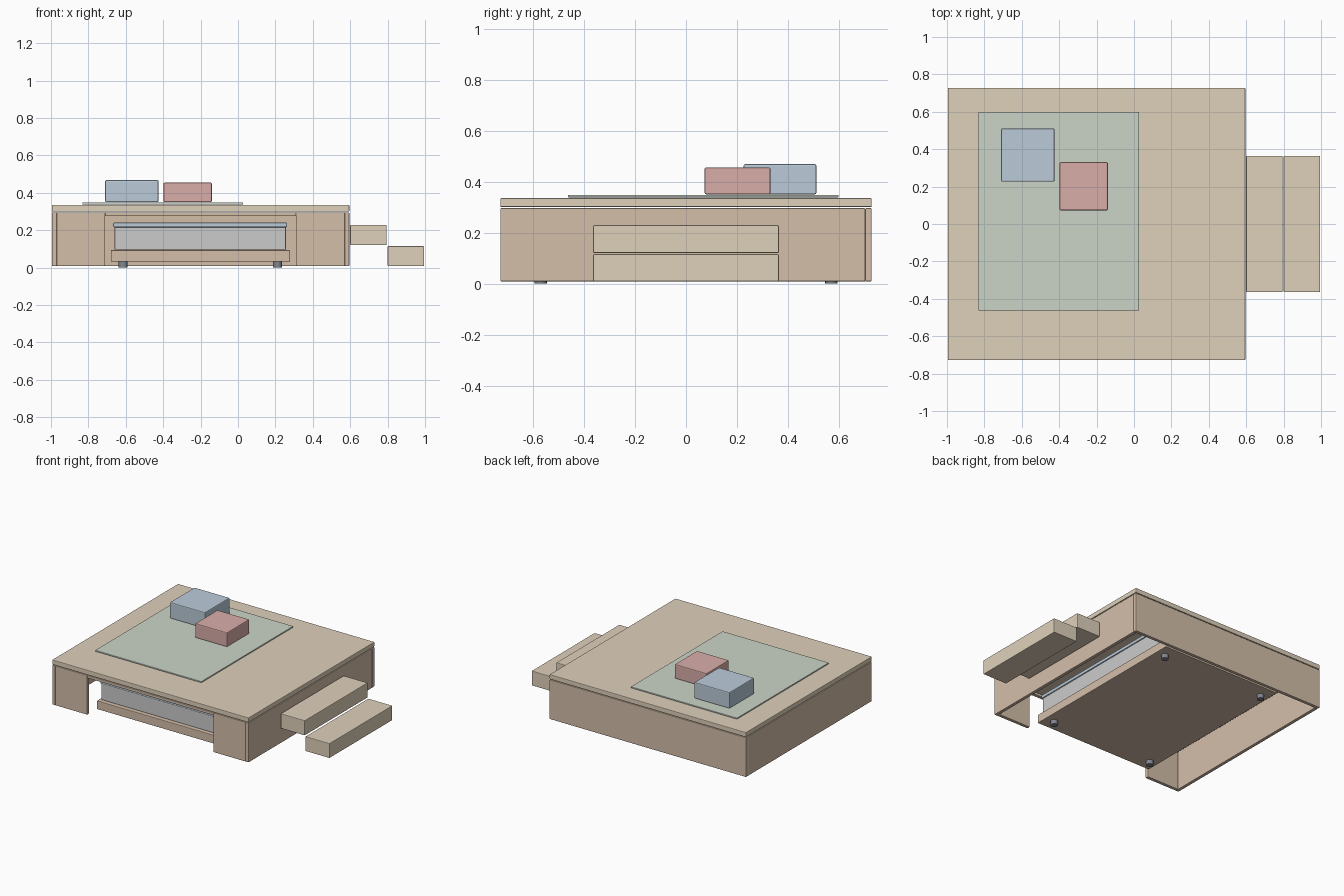
import bpy, bmesh
from mathutils import Vector

if "Cube" in bpy.data.objects:
    bpy.data.objects.remove(bpy.data.objects["Cube"])


def material(name, r, g, b):
    m = bpy.data.materials.new(name)
    m.diffuse_color = (r, g, b, 1)
    m.use_nodes = True
    m.node_tree.nodes["Principled BSDF"].inputs["Base Color"].default_value = m.diffuse_color
    return m


LIGHT_WOOD = material("light_wood", 0.74, 0.64, 0.50)
WOOD = material("wood", 0.66, 0.52, 0.40)
GREEN = material("rug_green", 0.60, 0.66, 0.58)
BLUE = material("soft_blue", 0.50, 0.60, 0.70)
RED = material("soft_red", 0.70, 0.42, 0.40)
WHITE = material("mattress_white", 0.86, 0.86, 0.84)
DARK = material("caster_dark", 0.22, 0.24, 0.28)


def finish(bm, name, mat):
    mesh = bpy.data.meshes.new(name)
    bm.to_mesh(mesh)
    bm.free()
    obj = bpy.data.objects.new(name, mesh)
    bpy.context.collection.objects.link(obj)
    mesh.materials.append(mat)
    return obj


def box(name, x, y, z, mat, bevel=0.004):
    """Box from (min, max) ranges on each axis, with softened edges."""
    bm = bmesh.new()
    bmesh.ops.create_cube(bm, size=1)
    size = Vector([r[1] - r[0] for r in (x, y, z)])
    centre = Vector([(r[0] + r[1]) / 2 for r in (x, y, z)])
    bmesh.ops.scale(bm, vec=size, verts=bm.verts)
    bmesh.ops.translate(bm, vec=centre, verts=bm.verts)
    obj = finish(bm, name, mat)
    mod = obj.modifiers.new("soft_edges", 'BEVEL')
    mod.width = bevel
    mod.segments = 2
    return obj


def caster(name, x, y):
    bm = bmesh.new()
    bmesh.ops.create_cone(bm, cap_ends=True, segments=16, radius1=0.024,
                          radius2=0.024, depth=0.032)
    bmesh.ops.translate(bm, vec=(x, y, 0.016), verts=bm.verts)
    obj = finish(bm, name, DARK)
    for p in obj.data.polygons:
        p.use_smooth = len(p.vertices) == 4


X0, X1, Y, T = -0.995, 0.595, 0.728, 0.025
WALL_Z = (0.008, 0.296)

# Platform: deck and hollow surrounding walls
box("platform_deck", (X0, X1), (-Y, Y), (0.300, 0.335), LIGHT_WOOD)
box("back_wall", (X0, X1), (Y - T, Y), WALL_Z, WOOD)
box("left_wall", (X0, X0 + T), (-Y, Y - T), WALL_Z, WOOD)
box("right_wall", (X1 - T, X1), (-Y, Y - T), WALL_Z, WOOD)

# Front wall with the opening for the pull-out bed
box("front_left_panel", (X0 + T, -0.71), (-Y, -Y + T), WALL_Z, WOOD)
box("front_right_panel", (0.31, X1 - T), (-Y, -Y + T), WALL_Z, WOOD)
box("front_header", (-0.71, 0.31), (-Y, -Y + T), (0.276, 0.296), WOOD)

# Pull-out bed
box("pullout_frame", (-0.68, 0.278), (-0.66, 0.66), (0.032, 0.094), WOOD)
box("mattress", (-0.66, 0.256), (-0.635, 0.635), (0.096, 0.218), WHITE)
box("blanket", (-0.667, 0.263), (-0.642, 0.642), (0.216, 0.241), BLUE, 0.006)
for xn, cx in (("left", -0.614), ("right", 0.211)):
    for yn, cy in (("front", -0.57), ("back", 0.57)):
        caster(f"{yn}_{xn}_caster", cx, cy)

# Steps at the side
box("upper_step", (0.60, 0.795), (-0.364, 0.364), (0.120, 0.229), LIGHT_WOOD)
box("lower_step", (0.80, 0.995), (-0.364, 0.364), (0.008, 0.115), LIGHT_WOOD)

# Rug and floor cushions
box("rug", (-0.832, 0.028), (-0.463, 0.599), (0.338, 0.348), GREEN, 0.003)
box("blue_cushion", (-0.71, -0.425), (0.226, 0.511), (0.350, 0.468), BLUE, 0.006)
box("red_cushion", (-0.398, -0.14), (0.073, 0.331), (0.350, 0.455), RED, 0.006)
